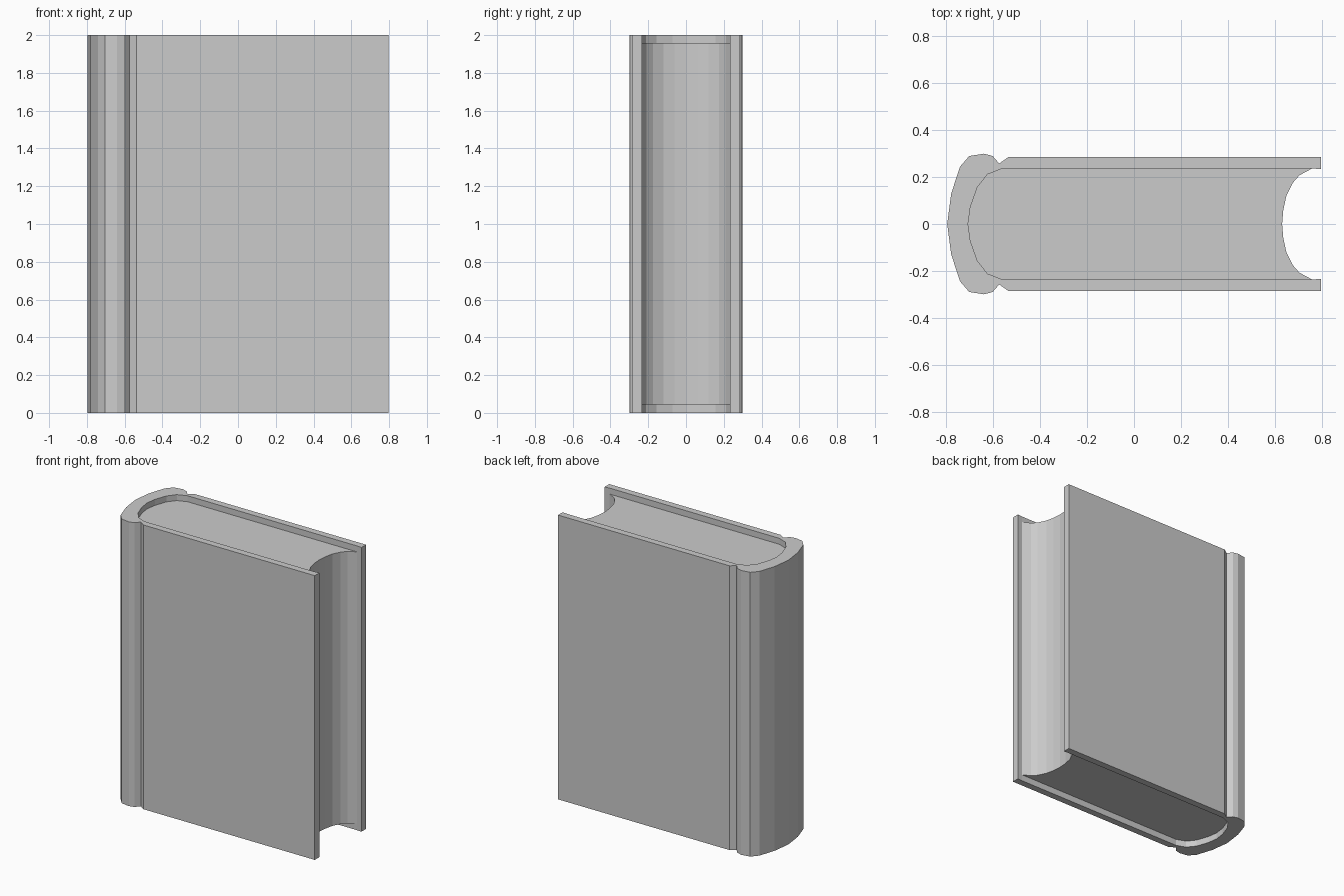
import bpy, bmesh

if "Cube" in bpy.data.objects:
    bpy.data.objects.remove(bpy.data.objects["Cube"])


def mirrored(half):
    """Close a half outline (y >= 0, spine to fore edge) across the x axis."""
    return half + [(x, -y) for x, y in reversed(half) if y > 0]


def extrude(name, outline, z0, z1):
    bm = bmesh.new()
    face = bm.faces.new([bm.verts.new((x, y, z0)) for x, y in outline])
    res = bmesh.ops.extrude_face_region(bm, geom=[face], use_keep_orig=True)
    verts = [g for g in res["geom"] if isinstance(g, bmesh.types.BMVert)]
    bmesh.ops.translate(bm, vec=(0, 0, z1 - z0), verts=verts)
    bmesh.ops.recalc_face_normals(bm, faces=bm.faces)
    mesh = bpy.data.meshes.new(name)
    bm.to_mesh(mesh)
    bm.free()
    obj = bpy.data.objects.new(name, mesh)
    bpy.context.collection.objects.link(obj)
    return obj


# Shared half profiles, listed from the centre line outwards
spine_outer = [(-0.797, 0), (-0.78, 0.13), (-0.742, 0.245), (-0.703, 0.29),
               (-0.64, 0.30), (-0.603, 0.29), (-0.575, 0.258), (-0.537, 0.285)]
spine_inner = [(-0.708, 0), (-0.698, 0.072), (-0.668, 0.157), (-0.625, 0.212),
               (-0.56, 0.237)]
fore_edge = [(0.632, 0), (0.637, 0.06), (0.65, 0.12), (0.677, 0.175),
             (0.706, 0.208), (0.76, 0.237)]

# Cover: boards, hinge grooves and rounded spine as one wrapped sheet
outer = spine_outer + [(0.797, 0.285)]
inner = spine_inner + [(0.76, 0.237), (0.797, 0.234)]


def flip(points):
    return [(x, -y) for x, y in points]


cover_outline = (flip(outer)[:0:-1] + outer
                 + inner[::-1] + flip(inner)[1:])
extrude("cover", cover_outline, 0.0, 2.0)

# Page block: rounded back, hollow fore edge, set in from top and bottom
extrude("pages", mirrored(spine_inner + fore_edge[:0:-1])
        [:len(spine_inner) + len(fore_edge) - 1]
        + [fore_edge[0]]
        + flip(fore_edge)[1:] + flip(spine_inner)[:0:-1], 0.045, 1.958)
